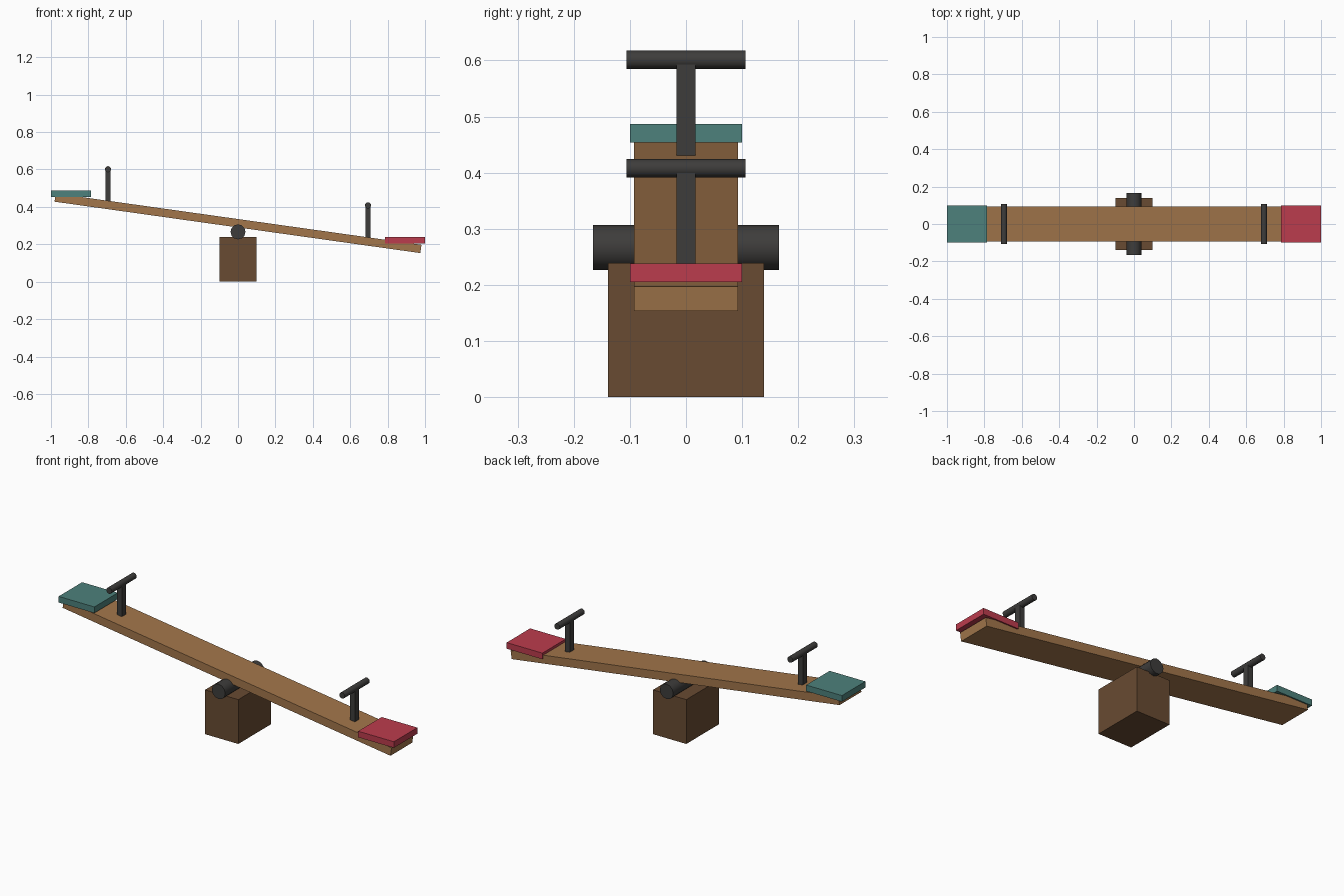
import bpy
import math

if "Cube" in bpy.data.objects:
    bpy.data.objects.remove(bpy.data.objects["Cube"])

TILT = math.radians(8)
PIVOT_Z = 0.3125


def material(name, rgb):
    m = bpy.data.materials.new(name)
    m.diffuse_color = (*rgb, 1)
    m.use_nodes = True
    m.node_tree.nodes["Principled BSDF"].inputs["Base Color"].default_value = m.diffuse_color
    return m


wood = material("plank_wood", (0.36, 0.18, 0.07))
dark_wood = material("base_wood", (0.14, 0.07, 0.032))
metal = material("dark_metal", (0.048, 0.046, 0.044))
red = material("red_paint", (0.5, 0.045, 0.075))
teal = material("teal_paint", (0.075, 0.22, 0.2))


def finish(name, mat):
    ob = bpy.context.object
    ob.name = name
    ob.data.materials.append(mat)
    return ob


def box(name, loc, size, mat, tilt=0.0):
    bpy.ops.mesh.primitive_cube_add(size=1, location=loc, rotation=(0, tilt, 0))
    ob = finish(name, mat)
    ob.scale = size
    return ob


def rod(name, loc, radius, length, mat):
    # round bar running along y
    bpy.ops.mesh.primitive_cylinder_add(vertices=12, radius=radius, depth=length,
                                        location=loc, rotation=(math.pi / 2, 0, 0))
    ob = finish(name, mat)
    bpy.ops.object.shade_smooth_by_angle(angle=math.radians(35))
    return ob


# Support block and pivot axle
box("base", (0, 0, 0.1195), (0.198, 0.278, 0.239), dark_wood)
rod("axle", (0, 0, 0.2665), 0.04, 0.332, metal)

# Tilted plank
box("plank", (0, 0, PIVOT_Z), (1.975, 0.186, 0.0445), wood, TILT)

# Level seats and upright handles at both ends
for side, label, paint in ((-1, "left", teal), (1, "right", red)):
    seat_z = 0.346 - side * 0.1245
    box(label + "_seat", (side * 0.8935, 0, seat_z), (0.213, 0.2, 0.033), paint)
    hx = side * 0.695
    bar_z = 0.5045 - side * 0.0968
    foot_z = PIVOT_Z - hx * math.tan(TILT) + 0.015
    box(label + "_handle_post", (hx, 0, (bar_z + foot_z) / 2),
        (0.028, 0.034, bar_z - foot_z), metal)
    rod(label + "_handle_bar", (hx, 0, bar_z), 0.0165, 0.212, metal)
